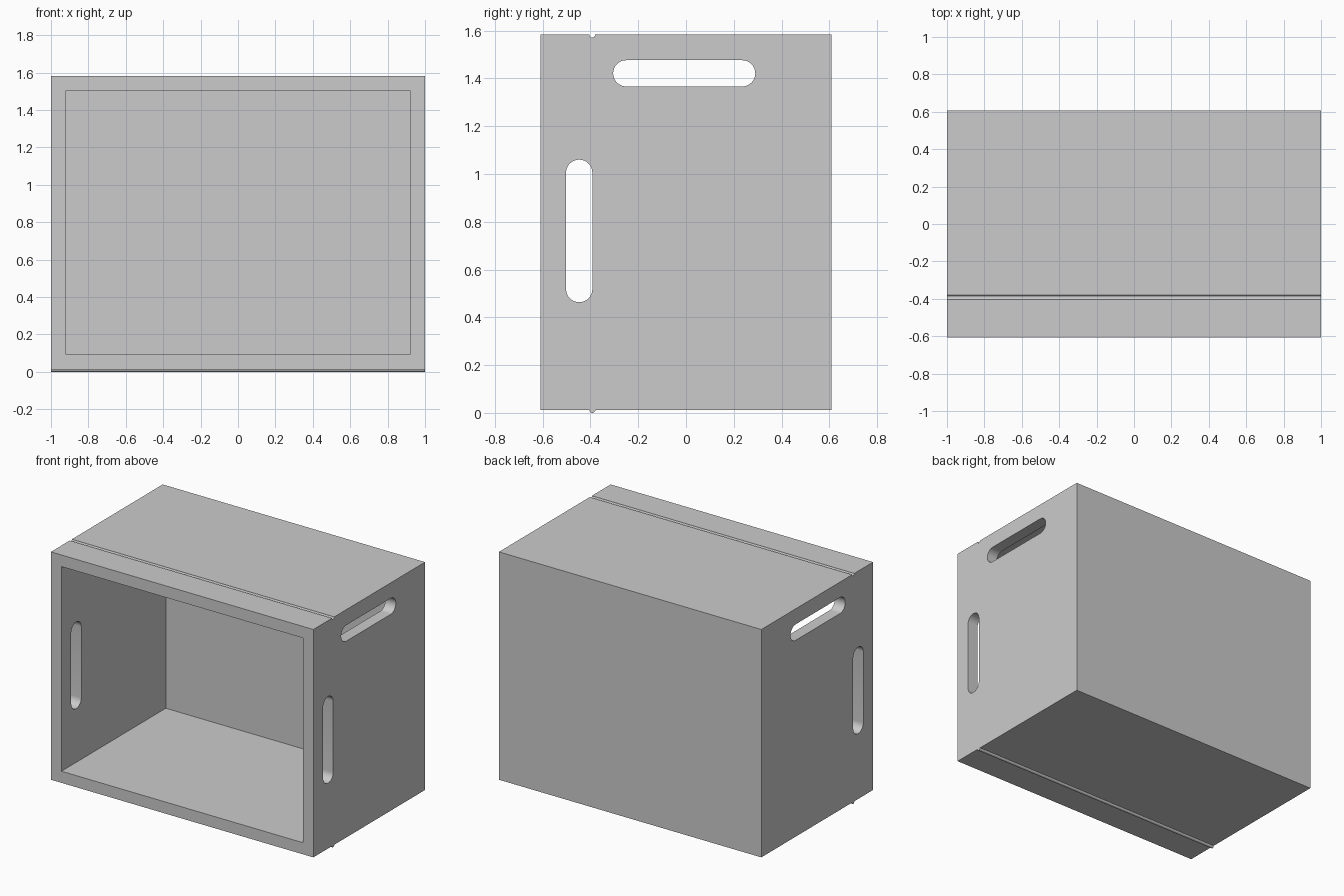
import bpy, math

if "Cube" in bpy.data.objects:
    bpy.data.objects.remove(bpy.data.objects["Cube"])

Y0, Z0, Z1 = 0.608, 0.013, 1.583   # half depth, underside, top
WALL = 0.08
RIB_Y, RIB_R = -0.392, 0.012


def prism(name, profile, x0, x1):
    """Extrude a counter-clockwise (y, z) profile along x."""
    n = len(profile)
    verts = [(x, y, z) for x in (x0, x1) for y, z in profile]
    faces = [tuple(reversed(range(n))), tuple(range(n, 2 * n))]
    faces += [(i, (i + 1) % n, n + (i + 1) % n, n + i) for i in range(n)]
    mesh = bpy.data.meshes.new(name)
    mesh.from_pydata(verts, [], faces)
    obj = bpy.data.objects.new(name, mesh)
    bpy.context.collection.objects.link(obj)
    return obj


def rect(y0, y1, z0, z1):
    return [(y0, z0), (y1, z0), (y1, z1), (y0, z1)]


def arc(y, z, r, start, end, n=16):
    return [(y + r * math.cos(math.radians(start + (end - start) * i / n)),
             z + r * math.sin(math.radians(start + (end - start) * i / n)))
            for i in range(n + 1)]


def cut(target, cutter):
    mod = target.modifiers.new("cut", 'BOOLEAN')
    mod.operation, mod.solver, mod.object = 'DIFFERENCE', 'EXACT', cutter
    bpy.context.view_layer.objects.active = target
    bpy.ops.object.modifier_apply(modifier=mod.name)
    bpy.data.objects.remove(cutter)


# Crate shell with the stacking groove in its top profile
outline = [(-Y0, Z0), (Y0, Z0), (Y0, Z1)]
outline += arc(RIB_Y, Z1, RIB_R, 0, -180) + [(-Y0, Z1)]
crate = prism("crate_body", outline, -1, 1)

# Open front cavity
cut(crate, prism("cavity_cutter", rect(-Y0 - 0.2, Y0 - WALL, Z0 + WALL, Z1 - WALL),
                 -1 + WALL, 1 - WALL))

# Hand slots through both side walls
R = 0.055
upright = arc(-0.447, 1.06 - R, R, 0, 180) + arc(-0.447, 0.463 + R, R, 180, 360)
level = arc(0.29 - R, 1.421, R, -90, 90) + arc(-0.305 + R, 1.421, R, 90, 270)
for slot in (upright, level):
    cut(crate, prism("slot_cutter", slot, -1.2, 1.2))

# Stacking ridge under the base
ridge = prism("stacking_ridge", arc(RIB_Y, Z0, Z0, 180, 360), -1, 1)

for obj in (crate, ridge):
    bpy.ops.object.select_all(action='DESELECT')
    obj.select_set(True)
    bpy.context.view_layer.objects.active = obj
    bpy.ops.object.shade_smooth_by_angle(angle=math.radians(30))
